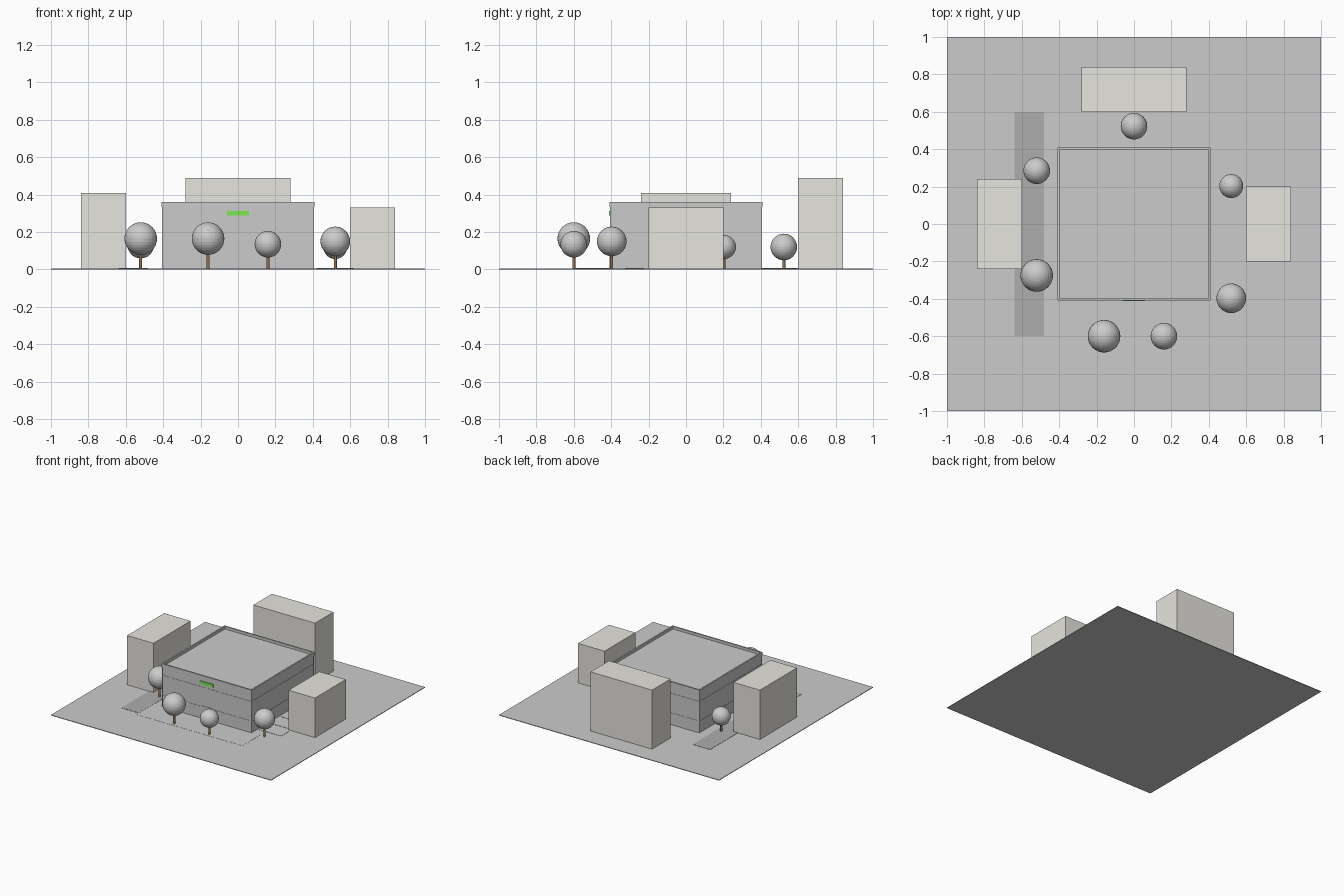
import bpy, bmesh
from mathutils import Matrix, Vector

if "Cube" in bpy.data.objects:
    bpy.data.objects.remove(bpy.data.objects["Cube"])


def material(name, rgb):
    m = bpy.data.materials.new(name)
    m.diffuse_color = (*rgb, 1)
    m.use_nodes = True
    m.node_tree.nodes["Principled BSDF"].inputs["Base Color"].default_value = m.diffuse_color
    return m


STONE = material("warm_stone", (0.80, 0.78, 0.73))
BARK = material("bark", (0.30, 0.17, 0.08))
GREEN = material("bright_green", (0.20, 0.80, 0.08))
DARK = material("asphalt", (0.42, 0.42, 0.42))
PALE = material("bay_grey", (0.62, 0.62, 0.62))


def finish(name, bm, mat=None):
    me = bpy.data.meshes.new(name)
    bm.to_mesh(me)
    bm.free()
    ob = bpy.data.objects.new(name, me)
    bpy.context.collection.objects.link(ob)
    if mat:
        me.materials.append(mat)
    return ob


def add_box(bm, x, y, z):
    """Box from (min, max) pairs."""
    lo, hi = Vector((x[0], y[0], z[0])), Vector((x[1], y[1], z[1]))
    mid, size = (lo + hi) / 2, hi - lo
    bmesh.ops.create_cube(bm, size=1, matrix=Matrix.Translation(mid) @ Matrix.Diagonal((*size, 1)))


def box(name, x, y, z, mat=None):
    bm = bmesh.new()
    add_box(bm, x, y, z)
    return finish(name, bm, mat)


def ring(name, half, t, z, mat=None):
    """Square frame with outer half-width and wall thickness."""
    bm = bmesh.new()
    loops = []
    for h, zz in ((half, z[0]), (half, z[1]), (half - t, z[1]), (half - t, z[0])):
        loops.append([bm.verts.new((sx * h, sy * h, zz))
                      for sx, sy in ((-1, -1), (1, -1), (1, 1), (-1, 1))])
    for a, b in zip(loops, loops[1:] + loops[:1]):
        for i in range(4):
            j = (i + 1) % 4
            bm.faces.new((a[i], a[j], b[j], b[i]))
    return finish(name, bm, mat)


G = 0.005  # top of the ground plate

# Ground, road, forecourt and parking bays
box("ground_plate", (-1, 1), (-1, 1), (0, G))
box("road", (-0.64, -0.48), (-0.6, 0.6), (G - 0.002, G + 0.002), DARK)
box("forecourt", (-0.48, 0.48), (-0.63, -0.40), (G - 0.002, G + 0.001))
for i in range(4):
    yc = -0.275 + 0.14 * i
    box(f"parking_bay_{i + 1}", (0.42, 0.62), (yc - 0.05, yc + 0.05), (G - 0.002, G + 0.002), PALE)

# Main building: body, floor lines, parapet
box("main_building", (-0.405, 0.405), (-0.405, 0.405), (G, 0.338))
for i, z in enumerate((0.102, 0.262)):
    ring(f"floor_line_{i + 1}", 0.407, 0.006, (z - 0.002, z + 0.002))
ring("roof_parapet", 0.41, 0.012, (0.334, 0.36))

# Entrance and sign panel
box("entrance_door", (-0.05, 0.05), (-0.408, -0.40), (G, 0.11))
box("entrance_step", (-0.045, 0.045), (-0.411, -0.40), (G, 0.017))
box("sign_panel", (-0.06, 0.06), (-0.411, -0.40), (0.288, 0.312), GREEN)

# Neighbouring blocks
box("left_block", (-0.84, -0.60), (-0.24, 0.24), (G, 0.41), STONE)
box("right_block", (0.60, 0.84), (-0.20, 0.20), (G, 0.33), STONE)
box("back_block", (-0.28, 0.28), (0.60, 0.84), (G, 0.49), STONE)

# Trees: x, y, crown radius, crown centre height
trees = [(-0.52, -0.275, 0.087, 0.165), (-0.16, -0.60, 0.087, 0.165),
         (0.16, -0.60, 0.071, 0.135), (0.52, -0.397, 0.079, 0.15),
         (0.52, 0.203, 0.064, 0.12), (-0.52, 0.285, 0.071, 0.13),
         (0.0, 0.523, 0.071, 0.12)]
for i, (x, y, r, zc) in enumerate(trees, 1):
    bm = bmesh.new()
    bmesh.ops.create_uvsphere(bm, u_segments=32, v_segments=16, radius=r,
                              matrix=Matrix.Translation((x, y, zc)))
    finish(f"tree_crown_{i}", bm)
    bm = bmesh.new()
    top = zc - r * 0.8
    bmesh.ops.create_cone(bm, cap_ends=True, segments=12, radius1=0.008, radius2=0.008,
                          depth=top - G, matrix=Matrix.Translation((x, y, (top + G) / 2)))
    finish(f"tree_trunk_{i}", bm, BARK)
